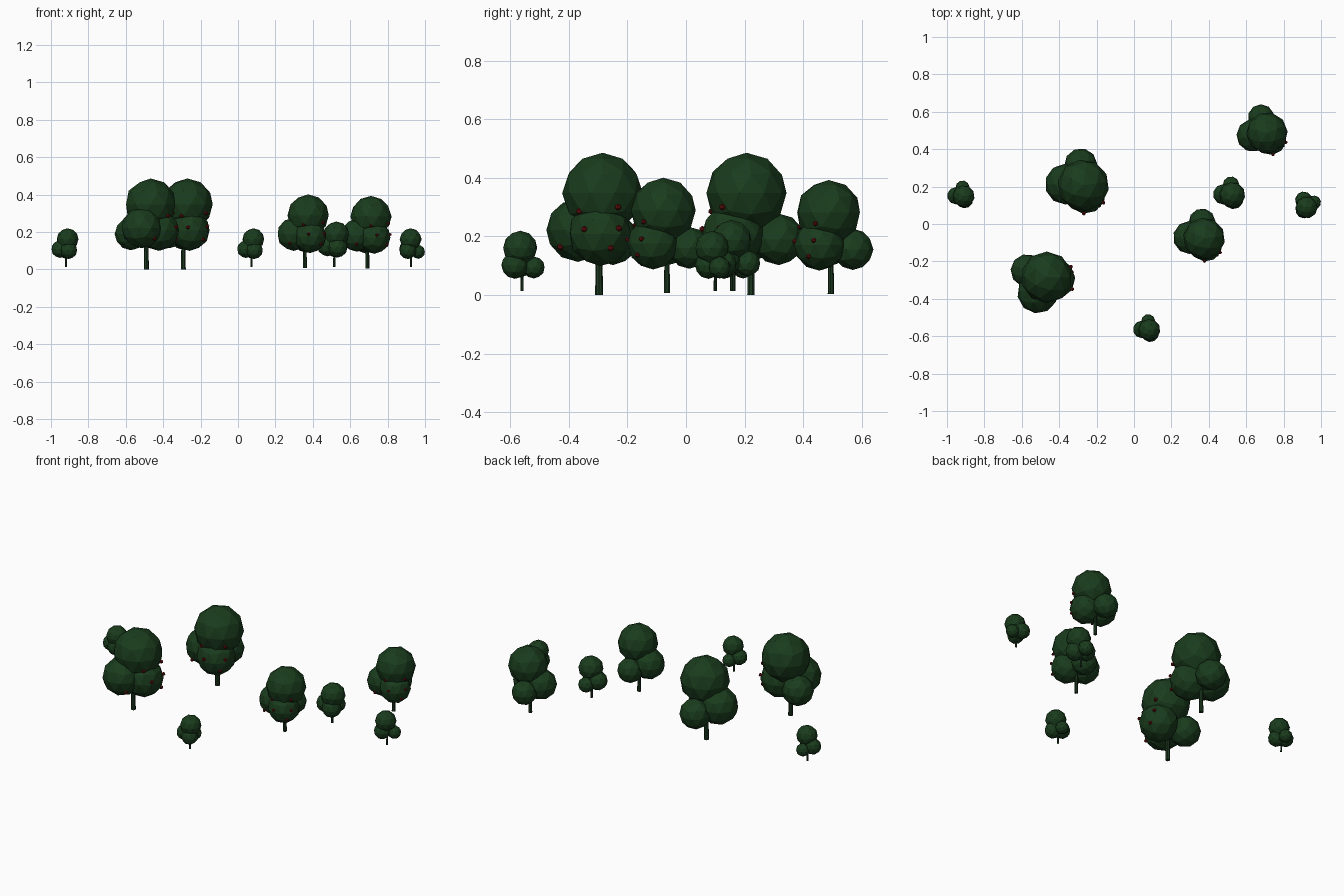
import bpy, bmesh
from math import radians, sqrt
from mathutils import Matrix, Vector

if "Cube" in bpy.data.objects:
    bpy.data.objects.remove(bpy.data.objects["Cube"])


def material(name, rgb):
    m = bpy.data.materials.new(name)
    m.diffuse_color = (*rgb, 1)
    m.use_nodes = True
    m.node_tree.nodes["Principled BSDF"].inputs["Base Color"].default_value = m.diffuse_color
    return m


green = material("leaf_green", (0.01, 0.045, 0.012))
bark = material("bark", (0.012, 0.04, 0.014))
red = material("fruit_red", (0.16, 0.006, 0.006))


def mesh_from(bm, name, mat):
    me = bpy.data.meshes.new(name)
    bm.to_mesh(me)
    bm.free()
    me.materials.append(mat)
    return me


# Prototype crown: one big ball over three lower ones (centre, radius)
lobes = [
    ((0.023, 0.012, 0.348), 0.138),
    ((-0.025, -0.072, 0.222), 0.109),
    ((0.067, 0.004, 0.208), 0.109),
    ((-0.082, 0.048, 0.190), 0.088),
]
bm = bmesh.new()
for i, (c, r) in enumerate(lobes):
    bmesh.ops.create_icosphere(bm, subdivisions=2, radius=r,
                               matrix=Matrix.Translation(c) @ Matrix.Rotation(0.5 * i, 4, 'Z'))
crown = mesh_from(bm, "crown", green)

# Trunk: slim tapered post
bm = bmesh.new()
bmesh.ops.create_cone(bm, cap_ends=True, segments=8, radius1=0.0135, radius2=0.010,
                      depth=0.25, matrix=Matrix.Translation((0, 0, 0.125)))
trunk = mesh_from(bm, "trunk", bark)

# Fruit: dropped onto the +x side of the crown at given (y, z)
bm = bmesh.new()
for y, z in [(-0.068, 0.286), (-0.051, 0.225), (0.065, 0.30),
             (0.068, 0.228), (0.04, 0.16), (-0.133, 0.164)]:
    x = max(c[0] + sqrt(max(r * r - (y - c[1]) ** 2 - (z - c[2]) ** 2, 0))
            for c, r in lobes if (y - c[1]) ** 2 + (z - c[2]) ** 2 < r * r)
    bmesh.ops.create_icosphere(bm, subdivisions=1, radius=0.0115,
                               matrix=Matrix.Translation((x, y, z)))
fruit = mesh_from(bm, "fruit", red)

# Trees: name, x, y, base z, scale, turn, has fruit
trees = [
    ("large_tree_front", -0.490, -0.297, 0.000, 1.00, 0, True),
    ("large_tree_back", -0.292, 0.222, 0.000, 1.00, -64, True),
    ("medium_tree_front", 0.358, -0.065, 0.007, 0.81, -64, True),
    ("medium_tree_back", 0.692, 0.495, 0.004, 0.80, -50, True),
    ("small_tree_centre", 0.515, 0.163, 0.013, 0.50, -64, False),
    ("small_tree_front", 0.073, -0.560, 0.013, 0.425, -64, False),
    ("small_tree_left", -0.920, 0.155, 0.013, 0.425, -64, False),
    ("small_tree_right", 0.925, 0.100, 0.013, 0.425, -128, False),
]
for name, x, y, z, s, turn, fruity in trees:
    for part, me in (("crown", crown), ("trunk", trunk), ("fruit", fruit)):
        if part == "fruit" and not fruity:
            continue
        ob = bpy.data.objects.new(name + "_" + part, me)
        ob.location = (x, y, z)
        ob.scale = (s, s, s)
        ob.rotation_euler.z = radians(turn)
        bpy.context.collection.objects.link(ob)
